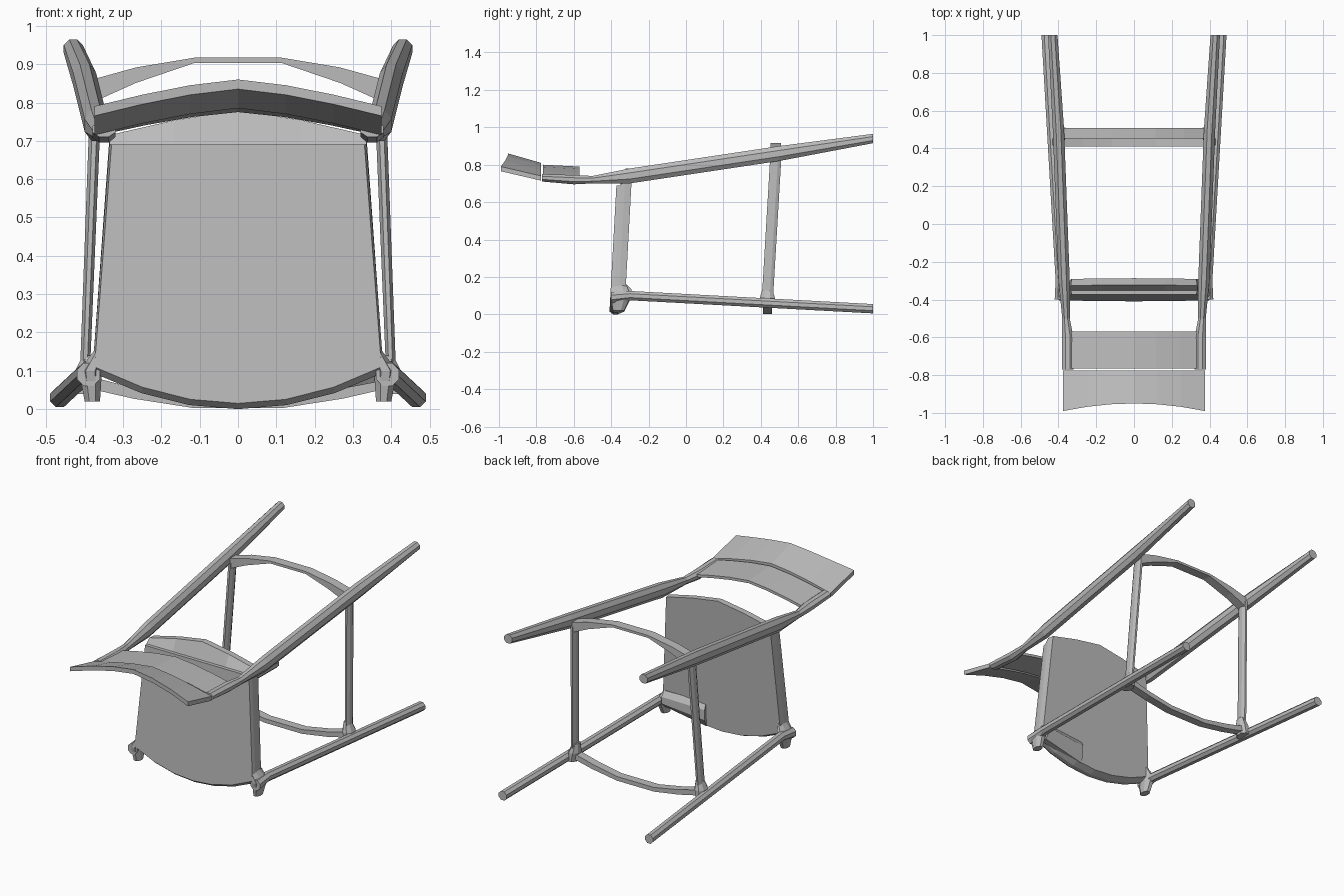
import bpy, bmesh
from math import cos, sin, pi
from mathutils import Vector

cube = bpy.data.objects.get("Cube")
if cube:
    bpy.data.objects.remove(cube, do_unlink=True)

grey = (0.5, 0.5, 0.5, 1)
material = bpy.data.materials.new("plain grey")
material.use_nodes = True
material.diffuse_color = grey
material.node_tree.nodes["Principled BSDF"].inputs["Base Color"].default_value = grey

X_AXIS, Y_AXIS, Z_AXIS = Vector((1, 0, 0)), Vector((0, 1, 0)), Vector((0, 0, 1))


def loft(name, rings):
    """Skin a closed solid through rings that have equal point counts."""
    bm = bmesh.new()
    rows = [[bm.verts.new(point) for point in ring] for ring in rings]
    for lower, upper in zip(rows, rows[1:]):
        for i in range(len(lower)):
            bm.faces.new((lower[i - 1], lower[i], upper[i], upper[i - 1]))
    bm.faces.new(rows[0])
    bm.faces.new(rows[-1])
    bmesh.ops.recalc_face_normals(bm, faces=bm.faces)
    mesh = bpy.data.meshes.new(name)
    bm.to_mesh(mesh)
    bm.free()
    mesh.materials.append(material)
    part = bpy.data.objects.new(name, mesh)
    bpy.context.collection.objects.link(part)


def bar(name, side, across, along, stations):
    """Eight-sided bar; each station is a centre and two half widths."""
    rings = []
    for centre, width, height in stations:
        ring = []
        for step in range(8):
            angle = (step + 0.5) * pi / 4
            middle = Vector(centre)
            middle.x *= side
            ring.append(middle + across * width * cos(angle) * 1.08
                        + along * height * sin(angle) * 1.08)
        rings.append(ring)
    loft(name, rings)


def slat(name, half, front_y, back_y, front_z, back_z, drop, sweep, thickness):
    """Thin board, bent down and swept forward towards its ends."""
    rings = []
    for step in range(-3, 4):
        t = step / 3
        fall = drop * abs(t) ** 1.4
        front = Vector((half * t, front_y - sweep * t * t, front_z - fall))
        back = Vector((half * t, back_y, back_z - fall))
        under = Z_AXIS * thickness
        rings.append([front, back, back - under, front - under])
    loft(name, rings)


def bowed_stretcher(name, half, y, middle_z, end_z, depth, middle_height, end_height):
    """Curved rail along x that thickens towards its ends."""
    rings = []
    for t in (-1, -0.7, -0.3, 0.3, 0.7, 1):
        blend = max(0, (abs(t) - 0.3) / 0.7)
        z = middle_z + (end_z - middle_z) * blend ** 1.3
        height = middle_height + (end_height - middle_height) * blend
        centre = Vector((half * t, y, z))
        rings.append([centre + Y_AXIS * depth * a + Z_AXIS * height * b
                      for a, b in ((1, 1), (-1, 1), (-1, -1), (1, -1))])
    loft(name, rings)


for side, word in ((1, "left"), (-1, "right")):
    # Rear leg and the back post that continues it
    bar("rear_leg_" + word, side, X_AXIS, Z_AXIS, [
        ((0.36, -0.5, 0.72), 0.02, 0.02),
        ((0.37, -0.3, 0.74), 0.03, 0.04),
        ((0.4, 0.5, 0.86), 0.03, 0.04),
        ((0.43, 1, 0.94), 0.025, 0.025)])
    bar("back_post_" + word, side, X_AXIS, Z_AXIS, [
        ((0.35, -0.77, 0.73), 0.03, 0.02),
        ((0.35, -0.6, 0.72), 0.03, 0.025),
        ((0.36, -0.5, 0.72), 0.02, 0.02)])

    # Front leg with the corner block at the seat
    bar("front_leg_" + word, side, X_AXIS, Z_AXIS, [
        ((0.39, -0.4, 0.09), 0.03, 0.03),
        ((0.39, -0.3, 0.1), 0.025, 0.025),
        ((0.465, 1, 0.03), 0.025, 0.025)])
    bar("corner_block_" + word, side, X_AXIS, Y_AXIS, [
        ((0.38, -0.36, 0.02), 0.02, 0.03),
        ((0.385, -0.35, 0.1), 0.03, 0.055),
        ((0.36, -0.36, 0.16), 0.01, 0.04)])

    # Side stretcher with the joint block on the front leg
    bar("side_stretcher_" + word, side, X_AXIS, Y_AXIS, [
        ((0.4, 0.435, 0.08), 0.013, 0.03),
        ((0.37, 0.48, 0.84), 0.015, 0.03)])
    bar("stretcher_joint_" + word, side, X_AXIS, Y_AXIS, [
        ((0.41, 0.435, 0.04), 0.03, 0.04),
        ((0.4, 0.435, 0.09), 0.03, 0.04),
        ((0.39, 0.435, 0.14), 0.015, 0.025)])

# Bowed stretchers joining the two sides
bowed_stretcher("rear_stretcher", half=0.38, y=0.48, middle_z=0.91, end_z=0.83,
                depth=0.027, middle_height=0.007, end_height=0.03)
bowed_stretcher("front_stretcher", half=0.39, y=0.435, middle_z=0.015, end_z=0.07,
                depth=0.024, middle_height=0.012, end_height=0.016)

# Back slats
slat("lower_back_slat", half=0.36, front_y=-0.765, back_y=-0.57, front_z=0.8,
     back_z=0.79, drop=0.06, sweep=0, thickness=0.015)
slat("upper_back_slat", half=0.375, front_y=-0.95, back_y=-0.775, front_z=0.86,
     back_z=0.81, drop=0.07, sweep=0.04, thickness=0.025)


def seat_ring(depth, inset, flat_edge):
    """Seat outline, bowed at the front edge and crowned at the rear edge."""
    ring = []
    for step in range(-3, 4):
        t = step / 3
        ring.append((0.38 * t, inset + 0.095 * t * t))
    for step in range(2, -3, -1):
        t = step / 2
        crown = 0.69 if flat_edge else 0.78 - 0.065 * abs(t) ** 1.3
        ring.append((0.335 * t, crown))
    return [((1 - inset) * x, depth - 0.41 + 0.055 * z, z) for x, z in ring]


# Seat with a chamfered rear edge, and the ledge behind its front edge
loft("seat", [seat_ring(0, 0.015, True), seat_ring(0.02, 0, True),
              seat_ring(0.045, 0, False), seat_ring(0.08, 0.015, False)])
bar("seat_ledge", 1, Y_AXIS, Z_AXIS, [
    ((0.1, -0.34, 0.09), 0.03, 0.07),
    ((0.36, -0.335, 0.115), 0.045, 0.045)])
